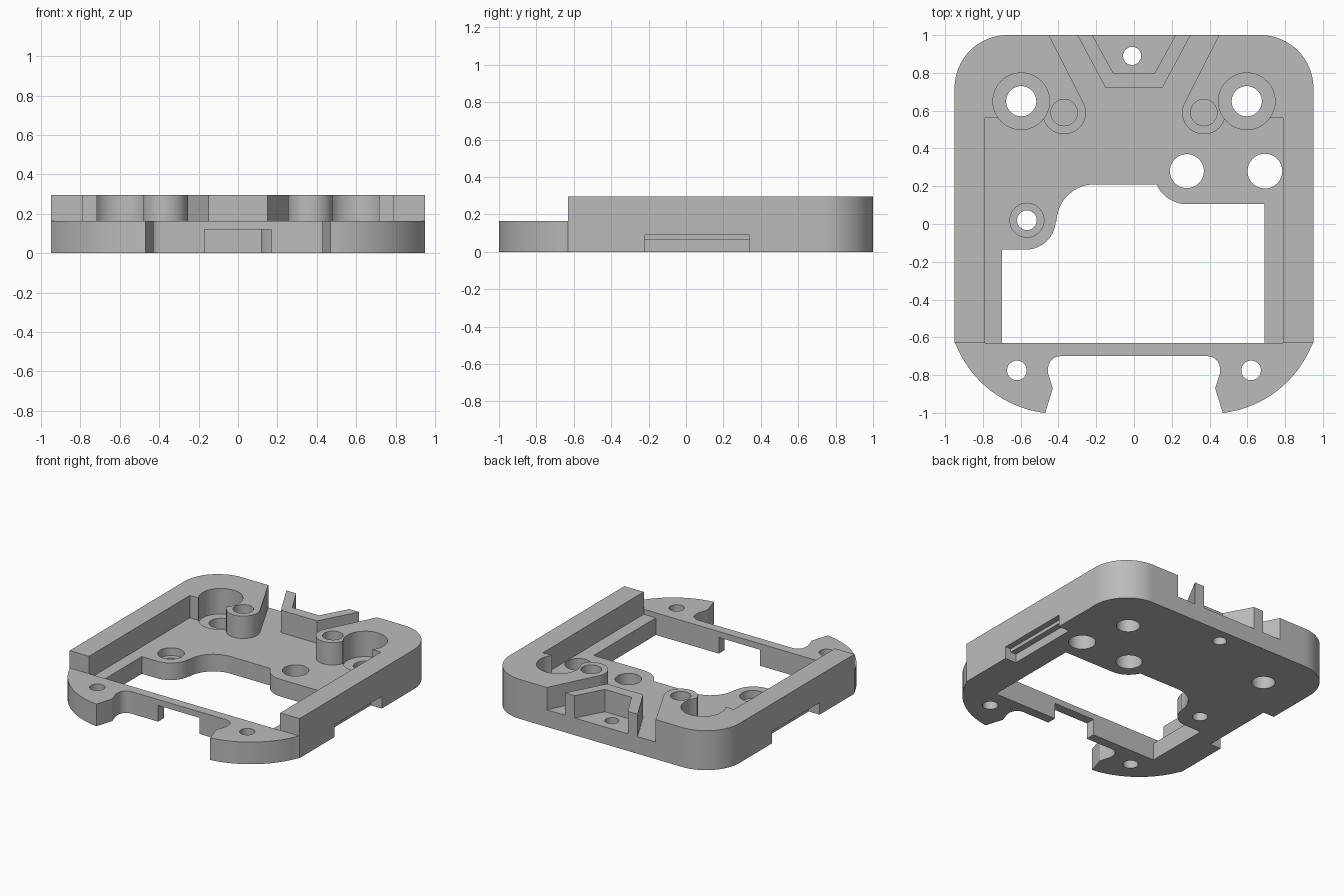
import bpy, bmesh, math

if "Cube" in bpy.data.objects:
    bpy.data.objects.remove(bpy.data.objects["Cube"], do_unlink=True)

grey = bpy.data.materials.new("light_grey")
grey.use_nodes = True
grey.diffuse_color = (0.5, 0.5, 0.5, 1)
grey.node_tree.nodes["Principled BSDF"].inputs["Base Color"].default_value = (0.5, 0.5, 0.5, 1)

FLOOR, EAR_TOP, TOP = 0.128, 0.165, 0.295
FRONT = -0.63


def arc(cx, cy, r, a0, a1, n=16):
    """Points along an arc, angles in degrees."""
    angles = [math.radians(a0 + (a1 - a0) * i / n) for i in range(n + 1)]
    return [(cx + r * math.cos(a), cy + r * math.sin(a)) for a in angles]


def mirrored(points):
    """Close a half profile with its mirror image across x = 0."""
    return points + [(-x, y) for x, y in reversed(points)]


def prism(name, points, z0, z1):
    """Extrude a flat outline from z0 to z1."""
    bm = bmesh.new()
    face = bm.faces.new([bm.verts.new((x, y, z0)) for x, y in points])
    out = bmesh.ops.extrude_face_region(bm, geom=[face])
    verts = [v for v in out["geom"] if isinstance(v, bmesh.types.BMVert)]
    bmesh.ops.translate(bm, verts=verts, vec=(0, 0, z1 - z0))
    bmesh.ops.recalc_face_normals(bm, faces=bm.faces[:])
    mesh = bpy.data.meshes.new(name)
    bm.to_mesh(mesh)
    bm.free()
    mesh.materials.append(grey)
    ob = bpy.data.objects.new(name, mesh)
    bpy.context.collection.objects.link(ob)
    return ob


def box(x0, x1, y0, y1):
    return [(x0, y0), (x1, y0), (x1, y1), (x0, y1)]


def cut(target, points, z0, z1):
    """Remove an extruded outline from the target."""
    cutter = prism("cutter", points, z0, z1)
    cutter.hide_render = True
    mod = target.modifiers.new("cut", "BOOLEAN")
    mod.operation, mod.solver, mod.object = "DIFFERENCE", "EXACT", cutter
    bpy.context.view_layer.objects.active = target
    bpy.ops.object.modifier_apply(modifier=mod.name)
    bpy.data.objects.remove(cutter, do_unlink=True)


def hole(target, x, y, r, z0=-0.1, z1=0.5):
    cut(target, arc(x, y, r, 0, 352.5, 47), z0, z1)


# Body: rounded back corners, curved front ears, recess between the ears
half = arc(-0.67, 0.72, 0.28, 90, 180)
half += [(-0.95, FRONT)] + arc(-0.4, -0.42, 0.585, 202, 262) + [(-0.47, -1)]
half += [(-0.43, -0.87), (-0.455, -0.79)] + arc(-0.39, -0.765, 0.065, 180, 90, 8)
body = prism("frame_body", mirrored(half), 0, TOP)

# Lower front step
cut(body, box(-1.2, 1.2, -1.2, FRONT), EAR_TOP, 0.5)

# Pocket: side walls, screw bosses and flared opening at the back
pocket = [(-0.79, FRONT), (-0.79, 0.56), (-0.481, 0.56)]
pocket += arc(-0.37, 0.59, 0.115, 200, 387, 28) + [(-0.45, 1), (-0.475, 1.05)]
cut(body, mirrored(pocket), FLOOR, 0.5)

# Main window with rounded lobes at its back edge
window = [(-0.70, FRONT), (-0.70, -0.135)] + arc(-0.57, 0.02, 0.155, -90, 0)
window += arc(-0.21, 0.01, 0.2, 180, 90) + arc(0.28, 0.28, 0.175, 204, 270)
window += [(0.69, 0.105), (0.69, FRONT)]
cut(body, window, -0.1, 0.5)

# Slot under the front bridge
cut(body, box(-0.17, 0.17, -0.75, -0.6), -0.1, 0.12)

# Corner holes with wide counterbores, and blind holes in the bosses
for s in (-1, 1):
    hole(body, s * 0.597, 0.65, 0.15, 0.105)
    hole(body, s * 0.597, 0.65, 0.08)
    hole(body, s * 0.37, 0.59, 0.07, 0.14)
    hole(body, s * 0.62, -0.775, 0.052)
    # Stepped grip notch low on each side
    cut(body, box(*sorted((s * 0.86, s * 1.1)), -0.22, 0.34), -0.1, 0.065)
    cut(body, box(*sorted((s * 0.905, s * 1.1)), -0.22, 0.34), -0.1, 0.09)

# Floor holes
hole(body, 0.28, 0.28, 0.09)
hole(body, 0.693, 0.28, 0.092)
hole(body, -0.567, 0.02, 0.09, 0.07)
hole(body, -0.567, 0.02, 0.052)
hole(body, -0.01, 0.89, 0.048)

# Angled wall around the back hole
guard = mirrored([(-0.22, 1), (-0.3, 1), (-0.15, 0.72)])
guard += [(0.11, 0.80), (-0.11, 0.80)]
wall = prism("back_guard_wall", guard, FLOOR - 0.01, TOP)

for ob in (body, wall):
    bpy.ops.object.select_all(action="DESELECT")
    ob.select_set(True)
    bpy.context.view_layer.objects.active = ob
    bpy.ops.object.shade_smooth_by_angle(angle=math.radians(30))
